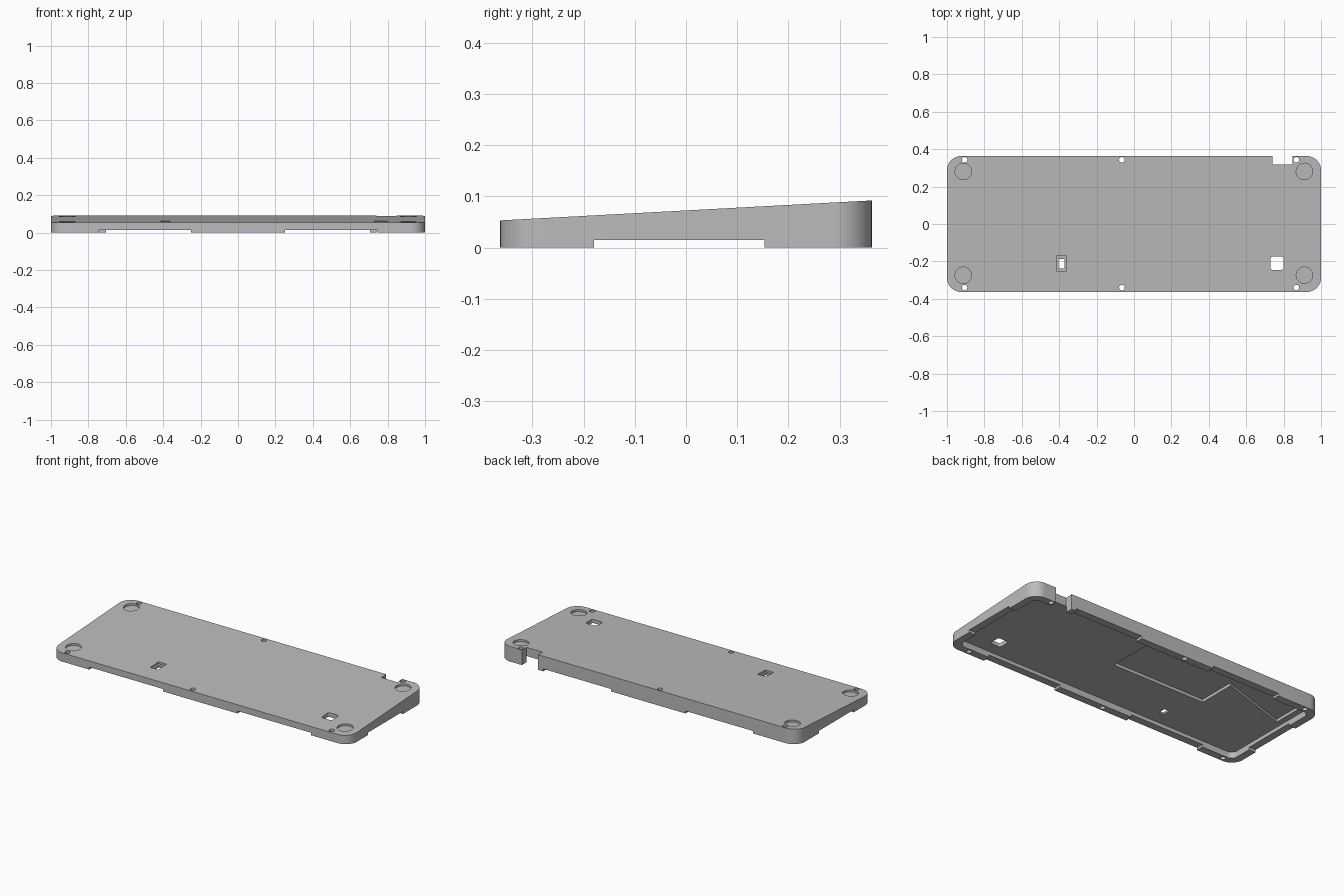
import bpy, bmesh, math

old = bpy.data.objects.get("Cube")
if old:
    bpy.data.objects.remove(old, do_unlink=True)

grey = bpy.data.materials.new("plain grey")
grey.use_nodes = True
grey.diffuse_color = (0.5, 0.5, 0.5, 1)
grey.node_tree.nodes["Principled BSDF"].inputs["Base Color"].default_value = grey.diffuse_color

HALF_X, HALF_Y, WALL = 1.0, 0.363, 0.045
NOTCH, FLOOR = 0.015, 0.037


def slope(y, drop=0.0):
    """Height of the tilted upper surface at depth y."""
    return 0.0725 + 0.0537 * y - drop


def rounded(cx, cy, hx, hy, r, steps=8):
    """Outline of a rounded rectangle."""
    pts = []
    for k, (sx, sy) in enumerate([(1, 1), (-1, 1), (-1, -1), (1, -1)]):
        for i in range(steps + 1):
            a = math.pi / 2 * (k + i / steps)
            pts.append((cx + sx * (hx - r) + r * math.cos(a),
                        cy + sy * (hy - r) + r * math.sin(a)))
    return pts


def box(x0, x1, y0, y1):
    return [(x0, y0), (x1, y0), (x1, y1), (x0, y1)]


def circle(cx, cy, r, n=32):
    return [(cx + r * math.cos(2 * math.pi * i / n),
             cy + r * math.sin(2 * math.pi * i / n)) for i in range(n)]


def prism(name, outline, low, high, chamfer=0.0):
    """Upright prism; low and high are heights or functions of y."""
    def height(h, y):
        return h(y) if callable(h) else h
    bm = bmesh.new()
    a = [bm.verts.new((x, y, height(low, y))) for x, y in outline]
    b = [bm.verts.new((x, y, height(high, y))) for x, y in outline]
    bm.faces.new(a[::-1])
    top = bm.faces.new(b)
    n = len(a)
    for i in range(n):
        j = (i + 1) % n
        bm.faces.new((a[i], a[j], b[j], b[i]))
    if chamfer:
        bmesh.ops.bevel(bm, geom=list(top.edges), offset=chamfer,
                        segments=1, affect='EDGES')
    bmesh.ops.recalc_face_normals(bm, faces=bm.faces[:])
    mesh = bpy.data.meshes.new(name)
    bm.to_mesh(mesh)
    bm.free()
    mesh.materials.append(grey)
    obj = bpy.data.objects.new(name, mesh)
    bpy.context.collection.objects.link(obj)
    return obj


# Wedge-shaped shell with a fine edge chamfer
case = prism("case_shell", rounded(0, 0, HALF_X, HALF_Y, 0.075, 12),
             0.0, slope, chamfer=0.004)
cutters = []


def cut(outline, low, high):
    obj = prism("cutter", outline, low, high)
    obj.hide_render = True
    cutters.append(obj)


# Hollow underside and the deeper bay behind it
cut(rounded(0, 0, HALF_X - WALL, HALF_Y - WALL, 0.035), -0.1, FLOOR)
cut([(0.14, 0.316), (-0.92, 0.316), (-0.92, 0.09), (-0.48, 0.23),
     (-0.48, 0), (0.14, 0)], -0.1, 0.055)

# Shallow notches in the lower rim
for s in (-1, 1):
    cut(box(*sorted((s * 0.25, s * 0.745)), -0.5, -0.3), -0.1, NOTCH)
    cut(box(*sorted((s * 0.25, s * 0.705)), 0.3, 0.5), -0.1, NOTCH)
    cut(box(*sorted((s * 0.93, s * 1.1)), -0.18, 0.153), -0.1, NOTCH)

# Cable gap in the back wall
cut(box(0.74, 0.848, 0.317, 0.5), -0.1, 0.3)

# Windows: a rounded square one and a stepped one
cut(rounded(0.765, -0.21, 0.035, 0.035, 0.01, 4), -0.1, 0.3)
cut(box(-0.414, -0.36, -0.25, -0.172), lambda y: slope(y, 0.012), 0.3)
cut(box(-0.403, -0.371, -0.237, -0.187), -0.1, 0.3)

# Foot recesses in the corners
for x in (-0.913, 0.911):
    for y in (-0.274, 0.281):
        cut(circle(x, y, 0.044), lambda v: slope(v, 0.012), 0.3)

# Screw holes along the front and back
for x in (-0.906, -0.065, 0.868):
    for y in (-0.34, 0.343):
        cut(circle(x, y, 0.015, 20), -0.1, 0.3)

# Apply every cut, then tidy up
bpy.ops.object.select_all(action='DESELECT')
case.select_set(True)
bpy.context.view_layer.objects.active = case
for c in cutters:
    mod = case.modifiers.new("cut", 'BOOLEAN')
    mod.operation = 'DIFFERENCE'
    mod.solver = 'EXACT'
    mod.object = c
    bpy.ops.object.modifier_apply(modifier=mod.name)
    bpy.data.objects.remove(c, do_unlink=True)

bpy.ops.object.shade_smooth_by_angle(angle=math.radians(30))
